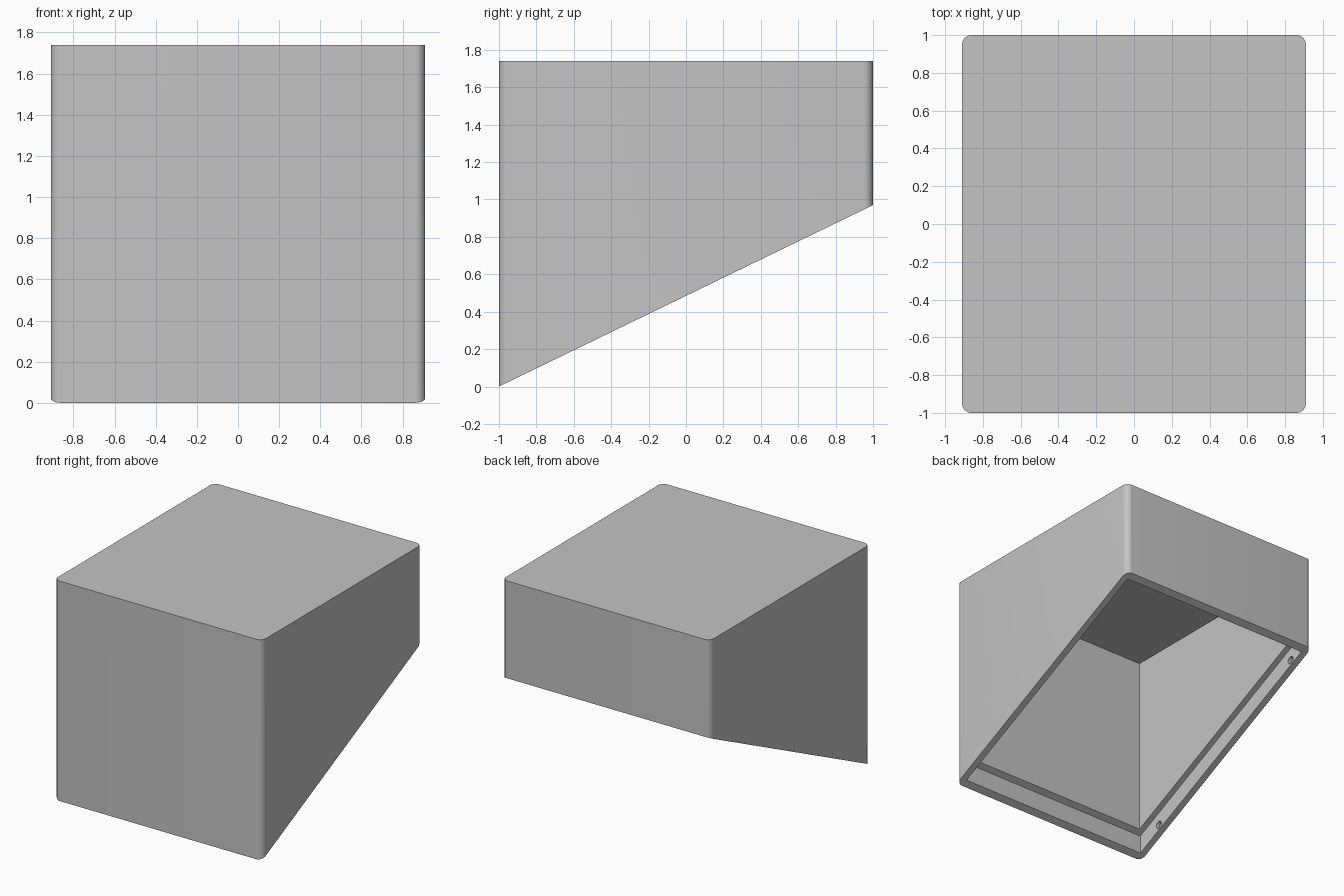
import bpy, bmesh, math
from mathutils import Matrix

HX, HY, TOP = 0.91, 1.0, 1.74
RISE = 0.485          # slope of the slanted underside
RIM, WALL = 0.053, 0.1
LEDGE = 0.148         # height of the ledge above the rim

cube = bpy.data.objects.get("Cube")
if cube:
    bpy.data.objects.remove(cube, do_unlink=True)

grey = bpy.data.materials.new("plain grey")
grey.use_nodes = True
grey.diffuse_color = (0.55, 0.55, 0.55, 1)
grey.node_tree.nodes["Principled BSDF"].inputs["Base Color"].default_value = grey.diffuse_color


def slope(y):
    return RISE * (y + HY)


def outline(hx, hy, radius, steps=8):
    """Rectangle outline, counter-clockwise, with optional rounded corners."""
    corners = [(1, 1), (-1, 1), (-1, -1), (1, -1)]
    if radius == 0:
        return [(sx * hx, sy * hy) for sx, sy in corners]
    points = []
    for i, (sx, sy) in enumerate(corners):
        for k in range(steps + 1):
            a = math.pi / 2 * (i + k / steps)
            points.append((sx * (hx - radius) + radius * math.cos(a),
                           sy * (hy - radius) + radius * math.sin(a)))
    return points


def add_object(name, bm):
    bmesh.ops.recalc_face_normals(bm, faces=bm.faces)
    mesh = bpy.data.meshes.new(name)
    bm.to_mesh(mesh)
    bm.free()
    mesh.materials.append(grey)
    obj = bpy.data.objects.new(name, mesh)
    bpy.context.collection.objects.link(obj)
    return obj


def block(name, hx, hy, radius, low, high):
    """Upright prism whose ends follow the height rules low(y) and high(y)."""
    bm = bmesh.new()
    points = outline(hx, hy, radius)
    bottom = [bm.verts.new((x, y, low(y))) for x, y in points]
    top = [bm.verts.new((x, y, high(y))) for x, y in points]
    bm.faces.new(bottom[::-1])
    bm.faces.new(top)
    for i in range(len(points)):
        j = (i + 1) % len(points)
        bm.faces.new((bottom[i], bottom[j], top[j], top[i]))
    return add_object(name, bm)


def cut(target, cutter):
    cutter.hide_render = True
    mod = target.modifiers.new("cut", "BOOLEAN")
    mod.operation = "DIFFERENCE"
    mod.solver = "EXACT"
    mod.object = cutter
    bpy.context.view_layer.objects.active = target
    bpy.ops.object.modifier_apply(modifier=mod.name)
    bpy.data.objects.remove(cutter, do_unlink=True)


# Outer housing with rounded upright edges and slanted underside
housing = block("housing", HX, HY, 0.05, slope, lambda y: TOP)

# Main hollow, then the wider recess that leaves a ledge behind the rim
cut(housing, block("hollow_cutter", HX - WALL, HY - WALL, 0,
                   lambda y: slope(y) - 0.3, lambda y: TOP - WALL))
cut(housing, block("recess_cutter", HX - RIM, HY - RIM, 0,
                   lambda y: slope(y) - 0.2, lambda y: slope(y) + LEDGE))

# Blind fixing holes in the side walls of the recess
for side in (-1, 1):
    for y in (-0.73, 0.82):
        bm = bmesh.new()
        place = (Matrix.Translation((side * (HX - RIM), y, slope(y) + 0.045))
                 @ Matrix.Rotation(math.pi / 2, 4, "Y"))
        bmesh.ops.create_cone(bm, cap_ends=True, segments=20, radius1=0.03,
                              radius2=0.03, depth=0.06, matrix=place)
        cut(housing, add_object("hole_cutter", bm))

bpy.ops.object.select_all(action="DESELECT")
housing.select_set(True)
bpy.context.view_layer.objects.active = housing
bpy.ops.object.shade_smooth_by_angle(angle=math.radians(30))
